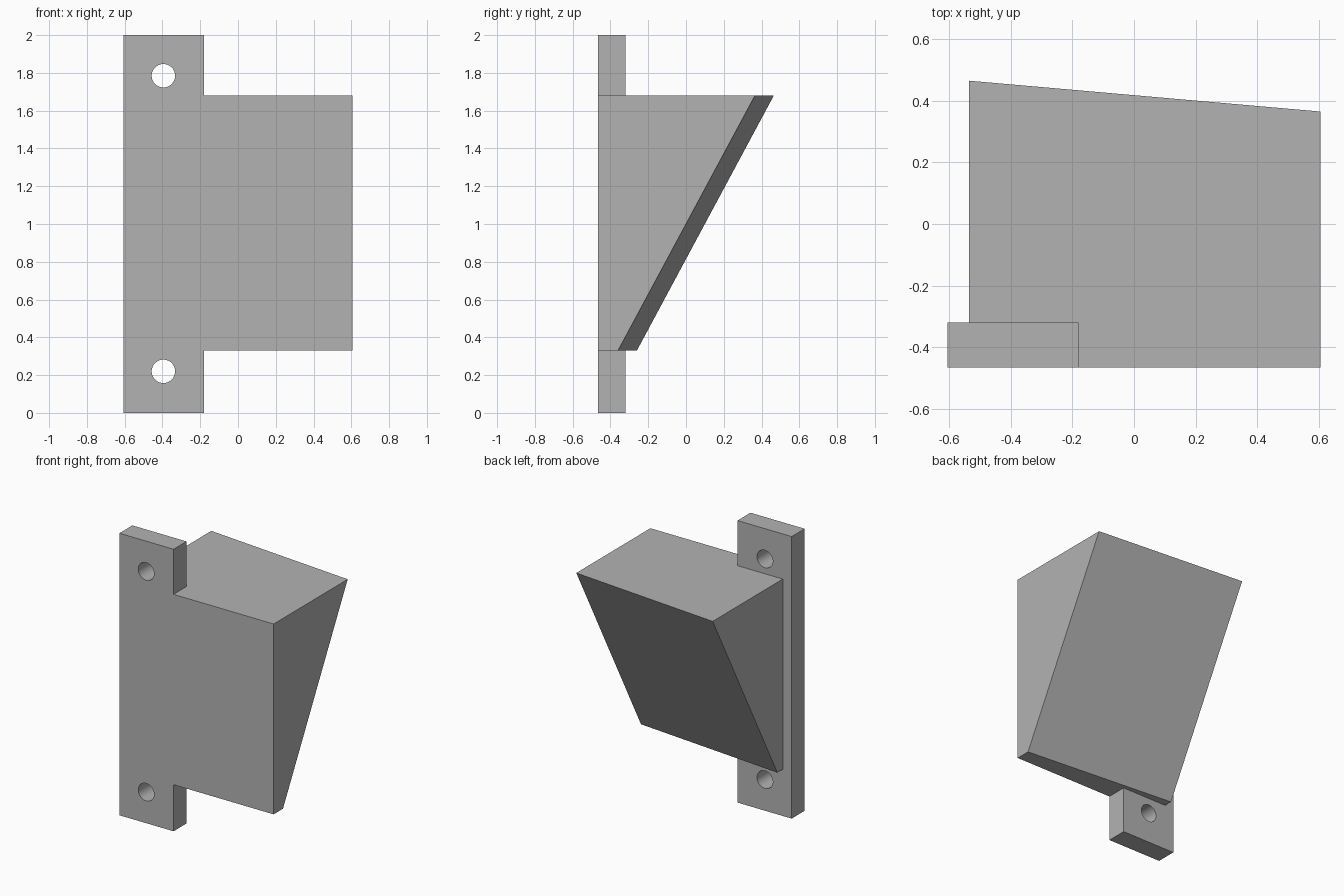
import bpy, bmesh, math

if "Cube" in bpy.data.objects:
    bpy.data.objects.remove(bpy.data.objects["Cube"], do_unlink=True)

grey = bpy.data.materials.new("plain grey")
grey.use_nodes = True
colour = (0.45, 0.45, 0.45, 1)
grey.diffuse_color = colour
grey.node_tree.nodes["Principled BSDF"].inputs["Base Color"].default_value = colour

FRONT = -0.465
LEFT, RIGHT = -0.535, 0.605        # wedge sides
LOW, HIGH = 0.33, 1.68             # wedge bottom and top
HOLE_X, HOLE_R = -0.395, 0.062


def prism(name, lower, upper):
    """Solid between two matching loops of points."""
    bm = bmesh.new()
    a = [bm.verts.new(p) for p in lower]
    b = [bm.verts.new(p) for p in upper]
    bm.faces.new(a)
    bm.faces.new(b)
    for i in range(len(a)):
        j = (i + 1) % len(a)
        bm.faces.new((a[i], a[j], b[j], b[i]))
    bmesh.ops.recalc_face_normals(bm, faces=bm.faces)
    mesh = bpy.data.meshes.new(name)
    bm.to_mesh(mesh)
    bm.free()
    mesh.materials.append(grey)
    obj = bpy.data.objects.new(name, mesh)
    bpy.context.collection.objects.link(obj)
    return obj


def combine(target, tool, operation):
    """Apply a boolean and remove the tool."""
    mod = target.modifiers.new(operation, "BOOLEAN")
    mod.operation = operation
    mod.solver = "EXACT"
    mod.object = tool
    bpy.context.view_layer.objects.active = target
    bpy.ops.object.modifier_apply(modifier=mod.name)
    bpy.data.objects.remove(tool, do_unlink=True)


def rectangle(x0, x1, y0, y_left, y_right, z):
    return [(x0, y0, z), (x1, y0, z), (x1, y_right, z), (x0, y_left, z)]


# Upright mounting plate
bracket = prism("mounting_bracket",
                rectangle(-0.605, -0.18, FRONT, -0.32, -0.32, 0),
                rectangle(-0.605, -0.18, FRONT, -0.32, -0.32, 2))

# Wedge block with a sloping, slightly skewed back
wedge = prism("wedge_block",
              rectangle(LEFT, RIGHT, FRONT, -0.26, -0.36, LOW),
              rectangle(LEFT, RIGHT, FRONT, 0.465, 0.365, HIGH))
combine(bracket, wedge, "UNION")

# Screw holes
for z in (0.22, 1.785):
    bpy.ops.mesh.primitive_cylinder_add(vertices=48, radius=HOLE_R, depth=0.4,
                                        location=(HOLE_X, -0.4, z),
                                        rotation=(math.pi / 2, 0, 0))
    cutter = bpy.context.object
    cutter.data.materials.append(grey)
    combine(bracket, cutter, "DIFFERENCE")

# Smooth hole walls, crisp outer edges
bpy.ops.object.select_all(action="DESELECT")
bracket.select_set(True)
bpy.context.view_layer.objects.active = bracket
bpy.ops.object.shade_smooth_by_angle(angle=math.radians(20))
